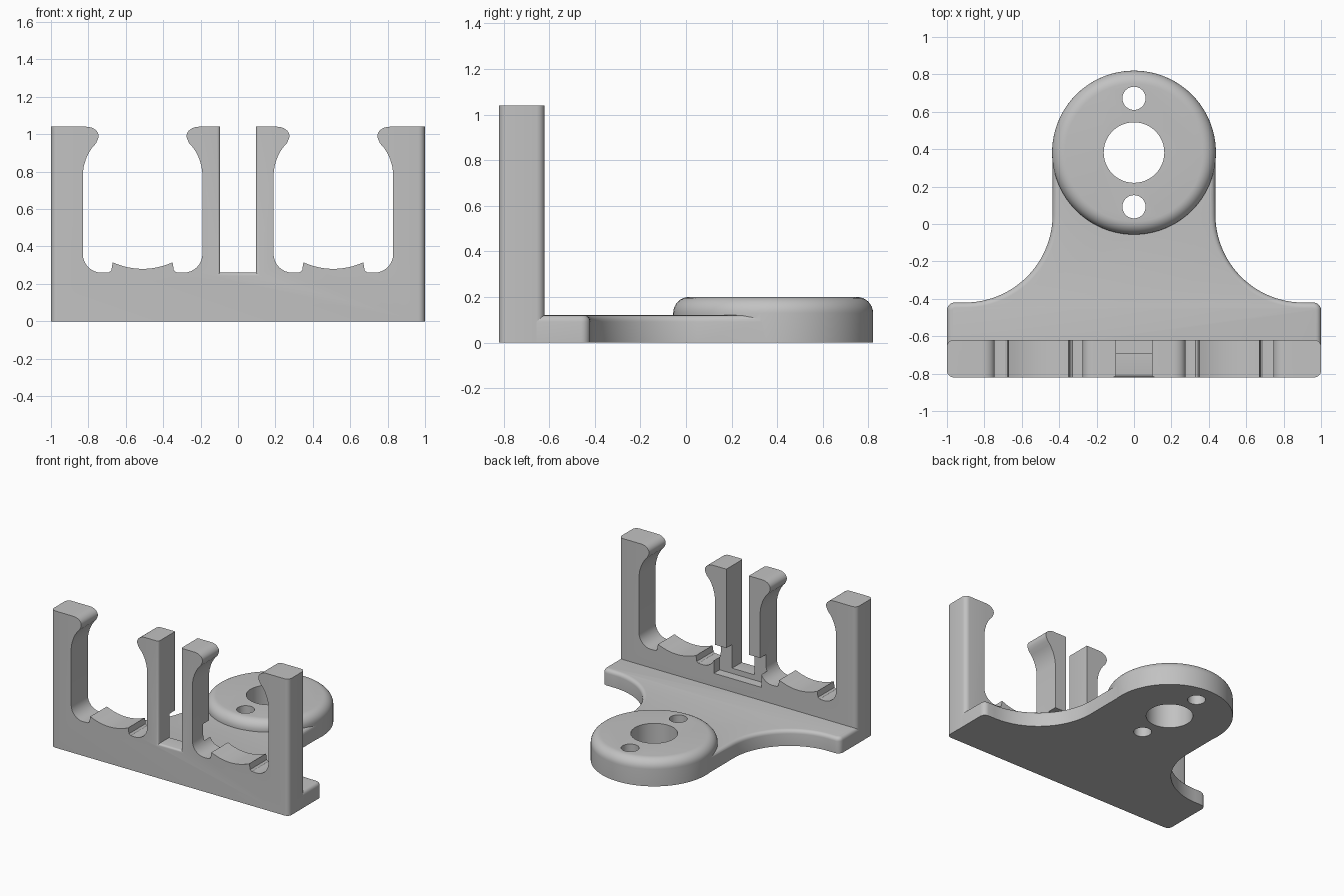
import bpy, bmesh
from math import sin, cos, pi, radians

cube = bpy.data.objects.get("Cube")
if cube:
    bpy.data.objects.remove(cube, do_unlink=True)

grey = bpy.data.materials.new("light grey plastic")
grey.use_nodes = True
colour = (0.54, 0.54, 0.54, 1)
grey.diffuse_color = colour
grey.node_tree.nodes["Principled BSDF"].inputs["Base Color"].default_value = colour

FRONT, BACK = -0.82, -0.62
PLATE_TOP, DISC_TOP = 0.12, 0.2
DISC_Y, DISC_R = 0.382, 0.438


def arc(cx, cy, rx, ry, a0, a1, n):
    """Points on an elliptical arc, angles in degrees."""
    steps = [radians(a0 + (a1 - a0) * i / n) for i in range(n + 1)]
    return [(cx + rx * cos(a), cy + ry * sin(a)) for a in steps]


def mirrored(half):
    return half + [(-x, y) for x, y in reversed(half)]


def prism(points, offset):
    """Extruded solid from 3D outline points."""
    bm = bmesh.new()
    face = bm.faces.new([bm.verts.new(p) for p in points])
    out = bmesh.ops.extrude_face_region(bm, geom=[face])
    verts = [v for v in out["geom"] if isinstance(v, bmesh.types.BMVert)]
    bmesh.ops.translate(bm, verts=verts, vec=offset)
    bmesh.ops.recalc_face_normals(bm, faces=bm.faces)
    return bm


def round_edges(bm, rule, radius, segments=5):
    edges = [e for e in bm.edges if rule(*(v.co for v in e.verts))]
    bmesh.ops.bevel(bm, geom=edges, offset=radius, offset_type='OFFSET',
                    segments=segments, profile=0.5, affect='EDGES', clamp_overlap=True)


def make(name, bm):
    mesh = bpy.data.meshes.new(name)
    bm.to_mesh(mesh)
    bm.free()
    mesh.materials.append(grey)
    obj = bpy.data.objects.new(name, mesh)
    bpy.context.collection.objects.link(obj)
    return obj


def cylinder(name, y, radius, z0, z1, segments=48, rim=0):
    bm = prism([(x, py, z0) for x, py in arc(0, y, radius, radius, 0, 360, segments)[:-1]],
               (0, 0, z1 - z0))
    if rim:
        round_edges(bm, lambda a, b: min(a.z, b.z) > z1 - 0.001, rim, 8)
    return make(name, bm)


def combine(target, tool, operation):
    """Apply a boolean and discard the tool."""
    bpy.context.view_layer.objects.active = target
    mod = target.modifiers.new("boolean", 'BOOLEAN')
    mod.operation, mod.solver, mod.object = operation, 'EXACT', tool
    bpy.ops.object.modifier_apply(modifier=mod.name)
    bpy.data.objects.remove(tool, do_unlink=True)


def smooth(obj):
    bpy.ops.object.select_all(action='DESELECT')
    obj.select_set(True)
    bpy.context.view_layer.objects.active = obj
    bpy.ops.object.shade_smooth_by_angle(angle=radians(30))


# Cradle opening: half profile measured from its middle, top lip down to the seat
cradle = arc(0.30, 0.99, 0.065, 0.05, 90, 200, 8)
cradle += [(0.25, 0.95), (0.27, 0.928), (0.287, 0.902), (0.302, 0.87), (0.314, 0.832), (0.32, 0.79)]
cradle += arc(0.22, 0.36, 0.1, 0.1, 0, -90, 8)
cradle += [(0.18, 0.262), (0.167, 0.272), (0.16, 0.315)]
cradle += [(0.16 * k / 6, 0.28 + 0.035 * (k / 6) ** 2) for k in range(5, 0, -1)]
MID, SLOT, FLOOR, TOP = 0.51, 0.095, 0.26, 1.04

# Upright rack with two cradles and a central slot
half = [(SLOT, FLOOR), (SLOT, TOP)]
half += [(MID - d, z) for d, z in cradle] + [(MID, 0.28)]
half += [(MID + d, z) for d, z in reversed(cradle)]
half += [(1, TOP), (1, 0)]
bm = prism([(x, FRONT, z) for x, z in mirrored(half)], (0, BACK - FRONT, 0))
round_edges(bm, lambda a, b: abs(a.x) > 0.999 and abs(b.x) > 0.999 and abs(a.z - b.z) > 0.5, 0.035)
round_edges(bm, lambda a, b: max(abs(a.x), abs(b.x)) < SLOT + 0.001
            and max(a.y, b.y) < FRONT + 0.001, 0.018, 4)
rack = make("cradle_rack", bm)

# Strap recess across the back of the two middle posts
recess = prism([(x, y, 0.22) for x, y in mirrored([(0.2, BACK - 0.07), (0.2, BACK + 0.1)])],
               (0, 0, 0.22))
combine(rack, make("recess_cutter", recess), 'DIFFERENCE')
smooth(rack)

# Flared base plate with rounded upper rim
plate_y = BACK - 0.1
half = [(1, plate_y)] + arc(0.96, -0.46, 0.04, 0.04, 0, 90, 5)
half += arc(0.905, 0.05, 0.47, 0.47, 270, 180, 24) + [(0.435, DISC_Y)]
bm = prism([(x, y, 0) for x, y in mirrored(half)], (0, 0, PLATE_TOP))
round_edges(bm, lambda a, b: min(a.z, b.z) > PLATE_TOP - 0.001
            and max(a.y, b.y) > plate_y + 0.01
            and min(a.y, b.y) < DISC_Y - 0.01, 0.028, 4)
base = make("base_plate", bm)

# Raised mounting disc and its three through holes
disc = cylinder("mounting_disc", DISC_Y, DISC_R, 0, DISC_TOP, 96, 0.07)
combine(base, disc, 'UNION')
for y, r in ((DISC_Y, 0.162), (DISC_Y - 0.29, 0.062), (DISC_Y + 0.29, 0.062)):
    combine(base, cylinder("hole_cutter", y, r, -0.1, 0.4), 'DIFFERENCE')
smooth(base)
